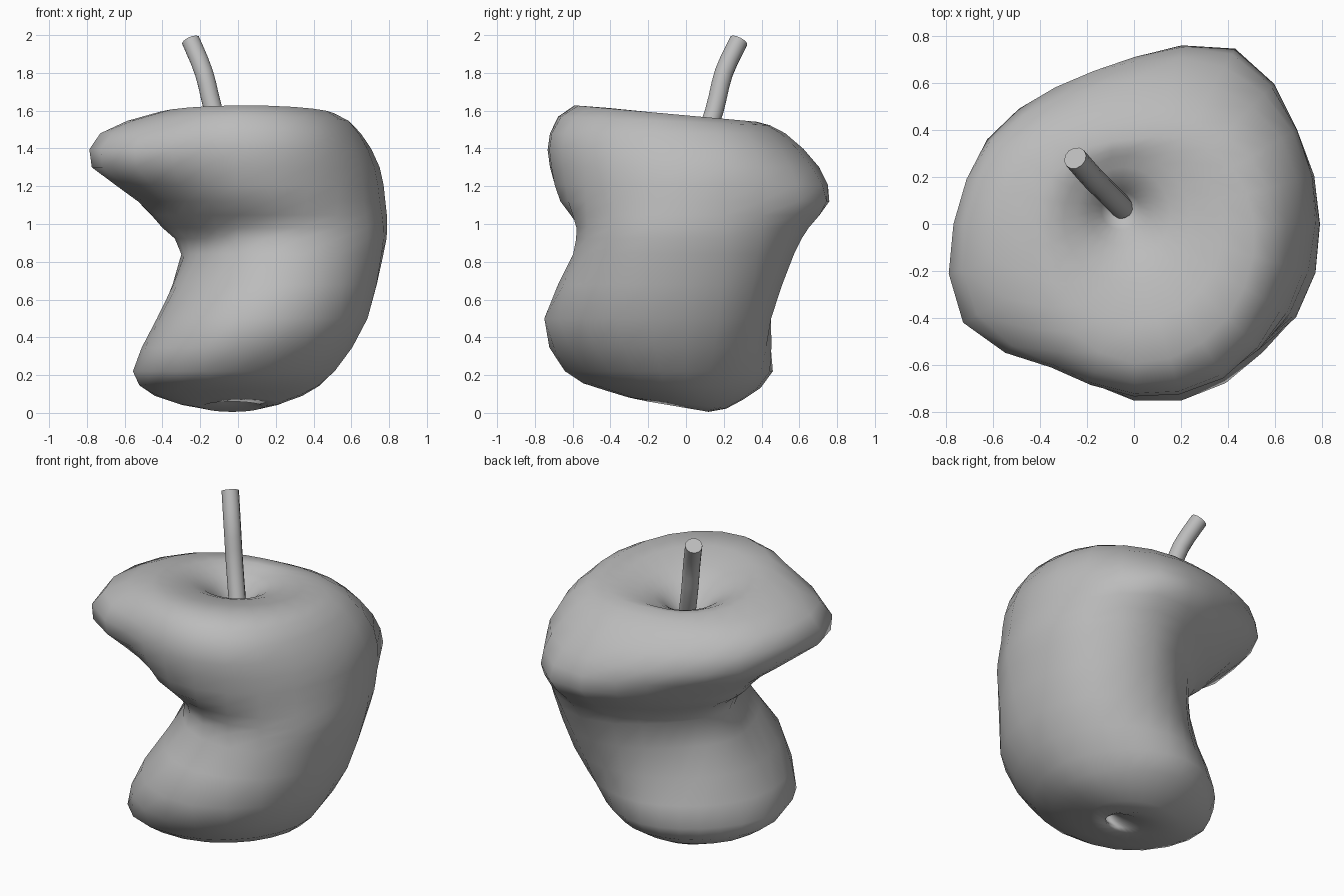
import bpy
import bmesh
from math import cos, sin, tau
from mathutils import Vector

cube = bpy.data.objects.get("Cube")
if cube:
    bpy.data.objects.remove(cube)

grey = bpy.data.materials.new("plain_grey")
grey.use_nodes = True
grey.diffuse_color = (0.5, 0.5, 0.5, 1)
grey.node_tree.nodes["Principled BSDF"].inputs["Base Color"].default_value = grey.diffuse_color


def spline(points, steps, closed=False):
    """Catmull-Rom interpolation through vectors or numbers."""
    n = len(points)

    def at(i):
        return points[i % n] if closed else points[min(max(i, 0), n - 1)]

    result = []
    for i in range(n if closed else n - 1):
        a, b, c, d = (at(i + k) for k in (-1, 0, 1, 2))
        for s in range(steps):
            t = s / steps
            result.append(0.5 * (2 * b + (c - a) * t + (2 * a - 5 * b + 4 * c - d) * t * t
                                 + (3 * b - a - 3 * c + d) * t ** 3))
    return result if closed else result + [points[-1]]


def loft(name, rings):
    """Skin a stack of closed rings and cap both ends."""
    bm = bmesh.new()
    rows = [[bm.verts.new(p) for p in ring] for ring in rings]
    for low, high in zip(rows, rows[1:]):
        for i in range(len(low)):
            j = (i + 1) % len(low)
            bm.faces.new((low[i], low[j], high[j], high[i]))
    bm.faces.new(rows[0][::-1])
    bm.faces.new(rows[-1])
    bmesh.ops.recalc_face_normals(bm, faces=bm.faces)
    mesh = bpy.data.meshes.new(name)
    bm.to_mesh(mesh)
    bm.free()
    mesh.materials.append(grey)
    obj = bpy.data.objects.new(name, mesh)
    bpy.context.collection.objects.link(obj)
    return obj


SIDES = 24


def section(height, radii, tilt=0.0, centre=(0, 0)):
    """Cross-section from radii spaced evenly from +x, tilted along y."""
    if len(radii) > 1:
        radii = spline(radii, SIDES // len(radii), closed=True)
    else:
        radii = radii * SIDES
    ring = []
    for i, r in enumerate(radii):
        a = tau * i / SIDES
        y = centre[1] + r * sin(a)
        ring.append(Vector((centre[0] + r * cos(a), y, height + tilt * y)))
    return ring


# Bitten apple: bottom hollow, belly, bitten waist, overhanging lip, top hollow
sections = [
    section(0.14, [0.02], 0, (0.04, -0.18)),
    section(0.08, [0.06], -0.12, (0.03, -0.15)),
    section(0.026, [0.16], -0.17, (-0.03, -0.04)),
    section(0.09, [.34, .31, .3, .3, .32, .37, .44, .46, .45, .43, .38, .35], -0.07),
    section(0.22, [.51, .47, .46, .46, .45, .47, .54, .61, .66, .64, .6, .55]),
    section(0.5, [.68, .64, .52, .42, .36, .38, .42, .48, .61, .75, .78, .74]),
    section(0.84, [.77, .76, .66, .44, .33, .3, .3, .29, .33, .51, .69, .79]),
    section(0.98, [.79, .79, .75, .56, .46, .43, .4, .38, .4, .5, .67, .79]),
    section(1.12, [.78, .8, .86, .69, .58, .56, .53, .52, .54, .65, .72, .77]),
    section(1.3, [.75, .78, .77, .69, .67, .72, .75, .83, .68, .72, .75, .75]),
    section(1.48, [.65, .65, .58, .52, .54, .64, .72, .77, .69, .72, .74, .68]),
    section(1.575, [.51, .48, .42, .36, .38, .41, .43, .47, .53, .59, .58, .54], -0.09),
    section(1.55, [0.27], -0.09, (-0.03, 0.02)),
    section(1.48, [0.14], 0, (-0.05, 0.05)),
    section(1.37, [0.04], 0, (-0.06, 0.06)),
]
columns = [spline(list(column), 2) for column in zip(*sections)]
apple = loft("bitten_apple", list(zip(*columns)))
for face in apple.data.polygons:
    face.use_smooth = True

# Curved stem, leaning back and to one side
path = spline([Vector(p) for p in ((-.05, .07, 1.36), (-.13, .15, 1.6),
                                   (-.18, .2, 1.8), (-.25, .28, 1.97))], 3)
stem_rings = []
for i, p in enumerate(path):
    along = path[min(i + 1, len(path) - 1)] - path[max(i - 1, 0)]
    turn = along.to_track_quat("Z", "Y")
    stem_rings.append([p + turn @ Vector((0.05 * cos(tau * k / 12), 0.05 * sin(tau * k / 12), 0))
                       for k in range(12)])
stem = loft("stem", stem_rings)
for face in stem.data.polygons:
    face.use_smooth = len(face.vertices) == 4
